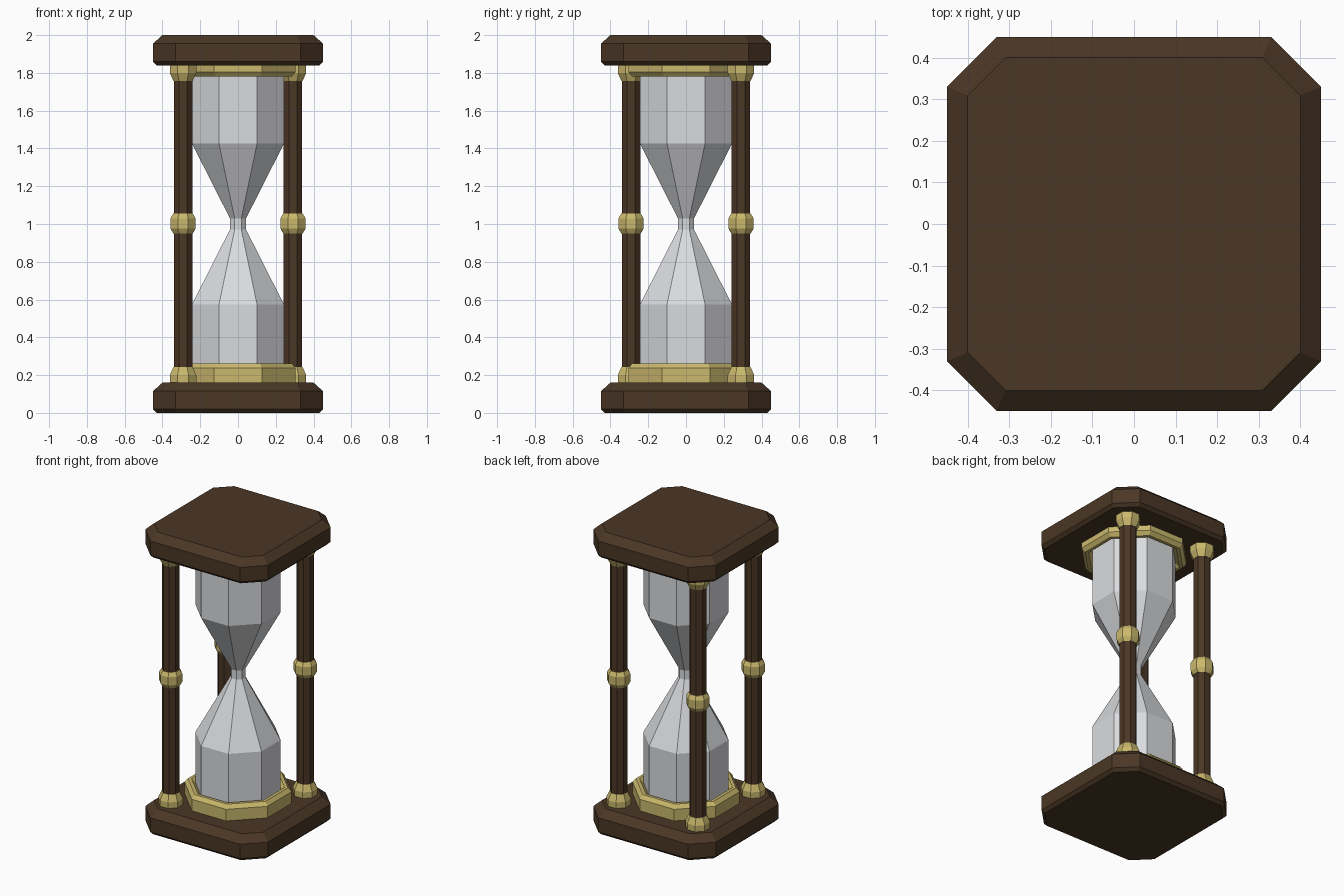
import bpy
import math

cube = bpy.data.objects.get("Cube")
if cube:
    bpy.data.objects.remove(cube, do_unlink=True)


def make_material(name, rgb):
    mat = bpy.data.materials.new(name)
    mat.use_nodes = True
    colour = (*rgb, 1.0)
    mat.diffuse_color = colour
    mat.node_tree.nodes["Principled BSDF"].inputs["Base Color"].default_value = colour
    return mat


wood = make_material("dark_wood", (0.069, 0.038, 0.019))
brass = make_material("brass", (0.59, 0.48, 0.15))
glass = make_material("pale_glass", (0.70, 0.71, 0.73))


def octagon(apothem, z, half_side=None):
    """Eight corners with flats on the axes; half_side sets the long flats."""
    h = apothem * math.tan(math.pi / 8) if half_side is None else half_side
    a = apothem
    return [(a, -h, z), (a, h, z), (h, a, z), (-h, a, z),
            (-a, h, z), (-a, -h, z), (-h, -a, z), (h, -a, z)]


def loft(name, rings, mat, location=(0, 0, 0), closed=False):
    """Join octagon rings with quads; cap the ends, or close into a hoop."""
    n = 8
    verts = [v for ring in rings for v in ring]
    count = len(rings)
    faces = []
    for k in range(count if closed else count - 1):
        a, b = k * n, (k + 1) % count * n
        faces += [(a + i, a + (i + 1) % n, b + (i + 1) % n, b + i) for i in range(n)]
    if not closed:
        faces.append(tuple(reversed(range(n))))
        faces.append(tuple(range((count - 1) * n, count * n)))
    mesh = bpy.data.meshes.new(name)
    mesh.from_pydata(verts, [], faces)
    mesh.materials.append(mat)
    obj = bpy.data.objects.new(name, mesh)
    obj.location = location
    bpy.context.collection.objects.link(obj)
    return obj


def turned(name, profile, mat, location=(0, 0, 0), closed=False):
    return loft(name, [octagon(r, z) for r, z in profile], mat, location, closed)


# Plates: squares with cut corners and a chamfered rim
def plate(name, base_z):
    outline = [(0.02, 0.0), (0.0, 0.02), (0.0, 0.115), (0.05, 0.16)]
    slope = math.tan(math.pi / 8)
    rings = [octagon(0.45 - d, z, 0.33 - d * slope) for d, z in outline]
    loft(name, rings, wood, (0, 0, base_z))


plate("bottom_plate", 0)
plate("top_plate", 1.84)

# Glass bulbs with a narrow neck
bulb = [(0.243, 0.15), (0.243, 0.575), (0.043, 0.97)]
turned("glass_bulbs", bulb + [(r, 2 - z) for r, z in reversed(bulb)], glass)

# Brass collars around the bulb ends
collar = [(0.305, 0.0), (0.305, 0.08), (0.285, 0.105),
          (0.265, 0.105), (0.24, 0.08), (0.24, 0.0)]
turned("bottom_collar", [(r, 0.157 + z) for r, z in collar], brass, closed=True)
turned("top_collar", [(r, 1.885 - z) for r, z in reversed(collar)], brass, closed=True)

# Posts at three corners, each with a foot, a middle knob and a capital
foot = [(0.07, 0.155), (0.07, 0.2), (0.051, 0.243)]
capital = [(r, 2 - z) for r, z in reversed(foot)]
knob = [(0.052, 0.95), (0.066, 0.975), (0.066, 1.03), (0.052, 1.055)]
corners = {"front_right": (-1, -1), "back_right": (-1, 1), "back_left": (1, 1)}
for corner, (sx, sy) in corners.items():
    spot = (sx * 0.291, sy * 0.291, 0)
    turned(corner + "_post", [(0.049, 0.15), (0.049, 1.85)], wood, spot)
    turned(corner + "_foot", foot, brass, spot)
    turned(corner + "_knob", knob, brass, spot)
    turned(corner + "_capital", capital, brass, spot)
